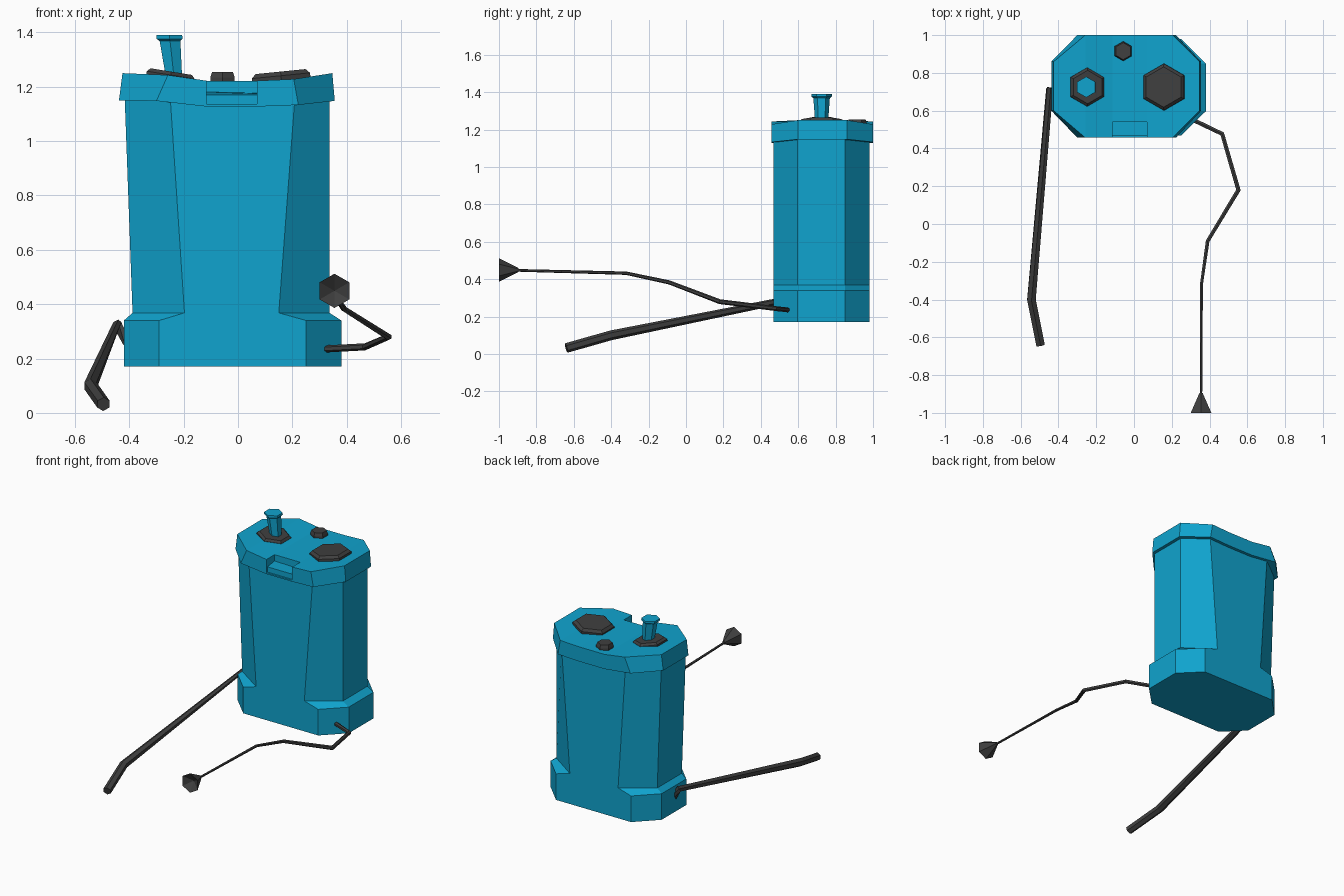
import bpy, bmesh, math
from mathutils import Vector

cube = bpy.data.objects.get("Cube")
if cube:
    bpy.data.objects.remove(cube)


def material(name, rgb):
    m = bpy.data.materials.new(name)
    m.use_nodes = True
    m.diffuse_color = (*rgb, 1)
    m.node_tree.nodes["Principled BSDF"].inputs["Base Color"].default_value = (*rgb, 1)
    return m


TEAL = material("teal", (0.005, 0.37, 0.62))
DARK = material("charcoal", (0.05, 0.05, 0.05))


def loft(name, rings, mat, tip=None):
    """Skin a row of equal rings and cap both ends; tip replaces the last cap with a fan."""
    bm = bmesh.new()
    rows = [[bm.verts.new(p) for p in ring] for ring in rings]
    n = len(rows[0])
    for a, b in zip(rows, rows[1:]):
        for i in range(n):
            j = (i + 1) % n
            bm.faces.new((a[i], a[j], b[j], b[i]))
    bm.faces.new(rows[0])
    if tip:
        t = bm.verts.new(tip)
        for i in range(n):
            bm.faces.new((rows[-1][i], rows[-1][(i + 1) % n], t))
    else:
        bm.faces.new(rows[-1])
    bmesh.ops.recalc_face_normals(bm, faces=bm.faces)
    me = bpy.data.meshes.new(name)
    bm.to_mesh(me)
    bm.free()
    me.materials.append(mat)
    ob = bpy.data.objects.new(name, me)
    bpy.context.collection.objects.link(ob)
    return ob


def hexagon(r, u, v, centre):
    """Six points around a centre, the first one along v."""
    return [Vector(centre) + r * (math.sin(k * math.pi / 3) * Vector(u)
            + math.cos(k * math.pi / 3) * Vector(v)) for k in range(6)]


def tube(name, points, radii, mat):
    """Hexagonal tube through points, mitred at each bend."""
    pts = [Vector(p) for p in points]
    rings = []
    for i, (p, r) in enumerate(zip(pts, radii)):
        before = (p - pts[i - 1]).normalized() if i else Vector()
        after = (pts[i + 1] - p).normalized() if i + 1 < len(pts) else Vector()
        d = (before + after).normalized()
        side = d.cross(Vector((0, 0, 1))).normalized()
        rings.append(hexagon(r, side, side.cross(d), p))
    return loft(name, rings, mat)


def knob(name, centre, r, height, slope):
    """Bevelled hexagonal knob lying on the sloping lid."""
    u = Vector((1, 0, slope)).normalized()
    v = Vector((0, 1, 0))
    up = u.cross(v)
    c = Vector(centre)
    steps = ((r, 0), (r, 0.55 * height), (0.86 * r, height))
    return loft(name, [hexagon(s, u, v, c + up * h) for s, h in steps], DARK)


# Tank: chamfered box with a wider foot
FRONT, BACK, SIDE_F, SIDE_B = 0.468, 0.98, 0.597, 0.85


def tank_ring(left, front_l, front_r, right, z_front, z_side):
    return [(front_l, FRONT, z_front), (front_r, FRONT, z_front),
            (right, SIDE_F, z_side), (right, SIDE_B, z_side),
            (front_r, BACK, z_front), (front_l, BACK, z_front),
            (left, SIDE_B, z_side), (left, SIDE_F, z_side)]


loft("tank", [tank_ring(-0.42, -0.29, 0.25, 0.38, 0.17, 0.17),
              tank_ring(-0.42, -0.29, 0.25, 0.38, 0.34, 0.34),
              tank_ring(-0.388, -0.197, 0.15, 0.337, 0.368, 0.368),
              tank_ring(-0.418, -0.25, 0.21, 0.337, 1.17, 1.19)], TEAL)

# Lid: cross-sections from side to side, stepped back at the notch
LID_F, LID_B, NOTCH = 0.457, 1.0, 0.54
lid = []
for x_top, x_low, front, back, top, low in (
        (-0.425, -0.438, 0.6, 0.86, 1.25, 1.15),
        (-0.258, -0.3, LID_F, LID_B, 1.243, 1.148),
        (-0.115, -0.115, LID_F, LID_B, 1.222, 1.127),
        (-0.115, -0.115, NOTCH, LID_B, 1.222, 1.127),
        (0.07, 0.07, NOTCH, LID_B, 1.222, 1.127),
        (0.07, 0.07, LID_F, LID_B, 1.222, 1.127),
        (0.205, 0.222, LID_F, LID_B, 1.228, 1.133),
        (0.347, 0.356, 0.6, 0.86, 1.25, 1.148)):
    lid.append([(x_top, front, top), (x_low, front, low),
                (x_low, back, low), (x_top, back, top)])
loft("lid", lid, TEAL)
loft("notch_floor", [[(x, LID_F, 1.127), (x, NOTCH, 1.127), (x, NOTCH, 1.136), (x, LID_F, 1.136)]
                     for x in (-0.115, 0.07)], TEAL)

# Lid fittings
knob("spout_collar", (-0.25, 0.725, 1.228), 0.103, 0.028, -0.16)
knob("filler_cap", (0.16, 0.725, 1.222), 0.124, 0.034, 0.1)
knob("small_cap", (-0.057, 0.915, 1.21), 0.052, 0.044, 0)
X, Y, Z = Vector((1, 0, 0)), Vector((0, 1, 0)), Vector((0, 0, 1))
loft("spout", [hexagon(r, X, Y, (x, 0.725, z)) for r, x, z in (
    (0.034, -0.235, 1.23), (0.044, -0.25, 1.368), (0.055, -0.252, 1.376),
    (0.055, -0.253, 1.39))], TEAL)

# Pump lever on the right side
tube("pump_lever", [(-0.405, 0.70, 0.26), (-0.447, 0.71, 0.325),
                    (-0.543, -0.4, 0.1), (-0.495, -0.64, 0.032)],
     (0.02, 0.021, 0.026, 0.026), DARK)

# Spray hose and nozzle on the left side
tube("spray_hose", [(0.315, 0.55, 0.235), (0.467, 0.477, 0.243), (0.553, 0.18, 0.28),
                    (0.39, -0.09, 0.383), (0.357, -0.32, 0.432), (0.355, -0.93, 0.448)],
     (0.013, 0.013, 0.013, 0.011, 0.009, 0.007), DARK)
loft("spray_nozzle", [hexagon(r, X, Z, (0.355, y, 0.449))
                      for r, y in ((0.01, -0.895), (0.063, -1.0))],
     DARK, tip=(0.355, -0.96, 0.449))
